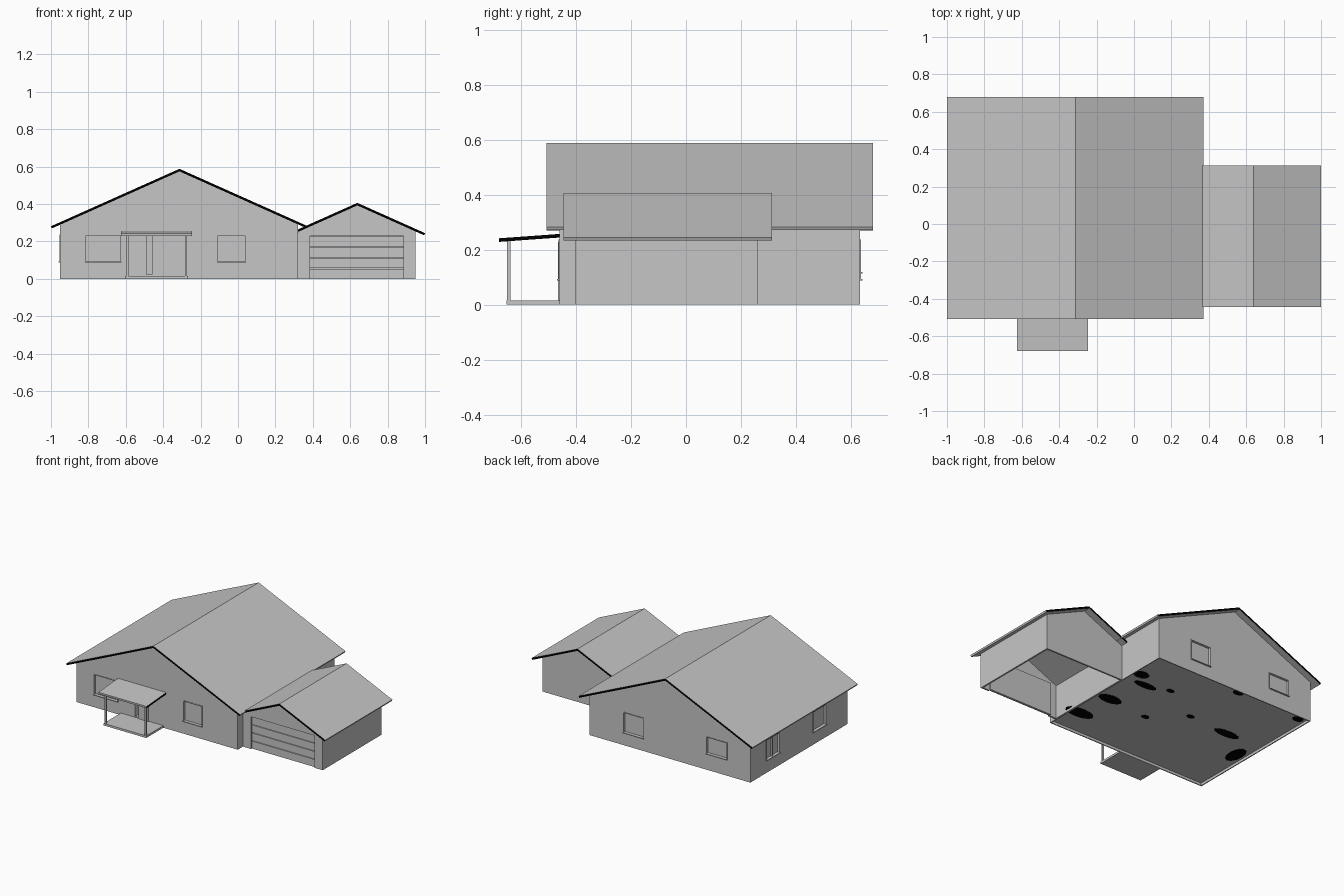
import bpy
import bmesh
from math import atan, cos, pi, sin
from mathutils import Matrix

cube = bpy.data.objects.get("Cube")
if cube:
    bpy.data.objects.remove(cube, do_unlink=True)


def material(name, level):
    mat = bpy.data.materials.new(name)
    mat.use_nodes = True
    color = (level, level, level, 1)
    mat.diffuse_color = color
    bsdf = next(n for n in mat.node_tree.nodes if n.type == 'BSDF_PRINCIPLED')
    bsdf.inputs["Base Color"].default_value = color
    return mat


GREY = material("plain_grey", 0.565)
BLACK = material("black_trim", 0.0)


def finish(name, bm, *mats):
    bmesh.ops.recalc_face_normals(bm, faces=bm.faces)
    mesh = bpy.data.meshes.new(name)
    bm.to_mesh(mesh)
    bm.free()
    for mat in mats:
        mesh.materials.append(mat)
    obj = bpy.data.objects.new(name, mesh)
    bpy.context.collection.objects.link(obj)
    return obj


def boxes(name, spans):
    """One object from boxes given as (x0, x1, y0, y1, z0, z1)."""
    bm = bmesh.new()
    for x0, x1, y0, y1, z0, z1 in spans:
        place = Matrix.Translation(((x0 + x1) / 2, (y0 + y1) / 2, (z0 + z1) / 2))
        size = Matrix.Diagonal((x1 - x0, y1 - y0, z1 - z0, 1))
        bmesh.ops.create_cube(bm, size=1, matrix=place @ size)
    return finish(name, bm, GREY)


def prism(name, profile, axis, start, end, trim=None):
    """Extrude a profile along x or y; the end faces may carry a trim colour."""
    bm = bmesh.new()

    def ring(d):
        return [bm.verts.new((d, p, z) if axis == 'x' else (p, d, z)) for p, z in profile]

    a, b = ring(start), ring(end)
    for cap in (bm.faces.new(a), bm.faces.new(b[::-1])):
        cap.material_index = 1 if trim else 0
    for i in range(len(profile)):
        bm.faces.new((a[i - 1], b[i - 1], b[i], a[i]))
    return finish(name, bm, GREY, *([trim] if trim else []))


def cut(target, cutter):
    """Subtract the cutter for good, then drop it."""
    mod = target.modifiers.new("cut", 'BOOLEAN')
    mod.operation, mod.solver, mod.object = 'DIFFERENCE', 'EXACT', cutter
    bpy.context.view_layer.objects.active = target
    bpy.ops.object.modifier_apply(modifier=mod.name)
    bpy.data.objects.remove(cutter, do_unlink=True)


PITCH = 0.447
THICK = 0.0125
ANGLE = atan(PITCH)


def gable_walls(name, ridge, x0, x1, y0, y1, inset=0.0, base=0.0):
    """Solid gabled block reaching the underside of its roof."""
    rx, rz = ridge
    peak = rz - THICK / cos(ANGLE) - inset
    x0, x1 = x0 + inset, x1 - inset
    return prism(name, [(x0, base), (x1, base), (x1, peak - PITCH * (x1 - rx)), (rx, peak),
                        (x0, peak - PITCH * (rx - x0))], 'y', y0 + inset, y1 - inset)


def gable_roof(name, ridge, x0, x1, y0, y1):
    """Even roof sheet with square-cut eaves and black gable ends."""
    rx, rz = ridge
    left, right = rz - PITCH * (rx - x0), rz - PITCH * (x1 - rx)
    dx, dz = THICK * sin(ANGLE), THICK * cos(ANGLE)
    prism(name, [(x0, left), (rx, rz), (x1, right), (x1 - dx, right - dz),
                 (rx, rz - THICK / cos(ANGLE)), (x0 + dx, left - dz)], 'y', y0, y1, BLACK)


# House and garage
HOUSE_RIDGE, GARAGE_RIDGE = (-0.313, 0.588), (0.638, 0.406)
house = gable_walls("house_walls", HOUSE_RIDGE, -0.951, 0.32, -0.46, 0.633)
gable_roof("house_roof", HOUSE_RIDGE, -1.0, 0.372, -0.508, 0.68)
garage = gable_walls("garage_walls", GARAGE_RIDGE, 0.315, 0.95, -0.402, 0.262)
gable_roof("garage_roof", GARAGE_RIDGE, 0.318, 1.0, -0.445, 0.312)

# Raised house floor, hollow garage and garage door opening
FLOOR = 0.018
cut(house, boxes("floor_cutter", [(-0.944, 0.313, -0.453, 0.626, -0.05, FLOOR)]))
cut(garage, gable_walls("hollow_cutter", GARAGE_RIDGE, 0.315, 0.95, -0.402, 0.262,
                        0.012, -0.05))
cut(garage, boxes("door_cutter", [(0.385, 0.885, -0.45, -0.38, -0.05, 0.23)]))

# Black patches on the underside of the floor: x, y, half length, half width
bm = bmesh.new()
for x, y, length, width in [(0.24, -0.26, 0.11, 0.05), (0.2, 0.0, 0.09, 0.045),
                            (0.25, 0.37, 0.06, 0.04), (0.14, 0.28, 0.09, 0.03),
                            (-0.03, 0.33, 0.03, 0.02), (-0.12, -0.03, 0.03, 0.02),
                            (-0.34, 0.16, 0.03, 0.02), (-0.66, 0.14, 0.1, 0.035),
                            (-0.88, -0.03, 0.05, 0.09), (-0.38, 0.59, 0.04, 0.025),
                            (-0.89, 0.58, 0.04, 0.03)]:
    bmesh.ops.create_cone(bm, cap_ends=True, segments=12, radius1=1, radius2=1, depth=0.003,
                          matrix=Matrix.Translation((x, y, FLOOR - 0.0005))
                          @ Matrix.Diagonal((length, width, 1, 1)))
finish("floor_patches", bm, BLACK)

# Garage door panels with narrow seams
rows = 4
height = 0.23 / rows
boxes("garage_door", [(0.385, 0.885, -0.392, -0.38, i * height, (i + 1) * height - 0.004)
                      for i in range(rows)])
boxes("garage_door_backing", [(0.38, 0.89, -0.38, -0.376, 0.001, 0.235)])


# Windows: recessed pane, slim raised frame and projecting sill
def window(name, axis, wall, out, u0, u1, z0, z1, mullion=False):
    def span(a, b, low, high, back, front):
        d0, d1 = sorted((wall + out * back, wall + out * front))
        return (a, b, d0, d1, low, high) if axis == 'x' else (d0, d1, a, b, low, high)

    cut(house, boxes("window_cutter", [span(u0, u1, z0, z1, -0.014, 0.03)]))
    bar = 0.005
    parts = [span(u0 - bar, u0, z0, z1, -0.002, 0.003),
             span(u1, u1 + bar, z0, z1, -0.002, 0.003),
             span(u0 - bar, u1 + bar, z1, z1 + bar, -0.002, 0.003),
             span(u0 - bar, u1 + bar, z0 - bar, z0, -0.002, 0.009)]
    if mullion:
        mid = (u0 + u1) / 2
        parts.append(span(mid - bar, mid + bar, z0, z1, -0.016, -0.002))
    boxes(name, parts)


window("front_wide_window", 'x', -0.46, -1, -0.812, -0.628, 0.093, 0.232)
window("front_window", 'x', -0.46, -1, -0.107, 0.037, 0.093, 0.232)
window("back_window", 'x', 0.633, 1, -0.107, 0.047, 0.093, 0.232)
window("back_small_window", 'x', 0.633, 1, -0.765, -0.608, 0.118, 0.232)
window("side_back_window", 'y', -0.951, -1, 0.308, 0.452, 0.093, 0.232, True)
window("side_front_window", 'y', -0.951, -1, -0.217, -0.073, 0.093, 0.232)

# Entrance: sliding leaf beside a narrow gap that shows the inner wall's reverse side
cut(house, boxes("entrance_cutter", [(-0.49, -0.46, -0.5, -0.38, 0.022, 0.228)]))
bpy.ops.mesh.primitive_plane_add(size=1, location=(-0.475, -0.384, 0.125),
                                 rotation=(-pi / 2, 0, 0))
inner_wall = bpy.context.object
inner_wall.name = "entrance_inner_wall"
inner_wall.scale = (0.03, 0.206, 1)
inner_wall.data.materials.append(GREY)
boxes("entrance_door", [(-0.46, -0.385, -0.466, -0.458, 0.015, 0.228)])

# Porch
boxes("porch_slab", [(-0.603, -0.267, -0.653, -0.458, 0, 0.015)])
boxes("porch_posts", [(x - 0.006, x + 0.006, -0.65, -0.638, 0.014, 0.238)
                      for x in (-0.592, -0.278)])
prism("porch_roof", [(-0.679, 0.228), (-0.458, 0.244), (-0.458, 0.257), (-0.68, 0.241)],
      'x', -0.625, -0.245, BLACK)
